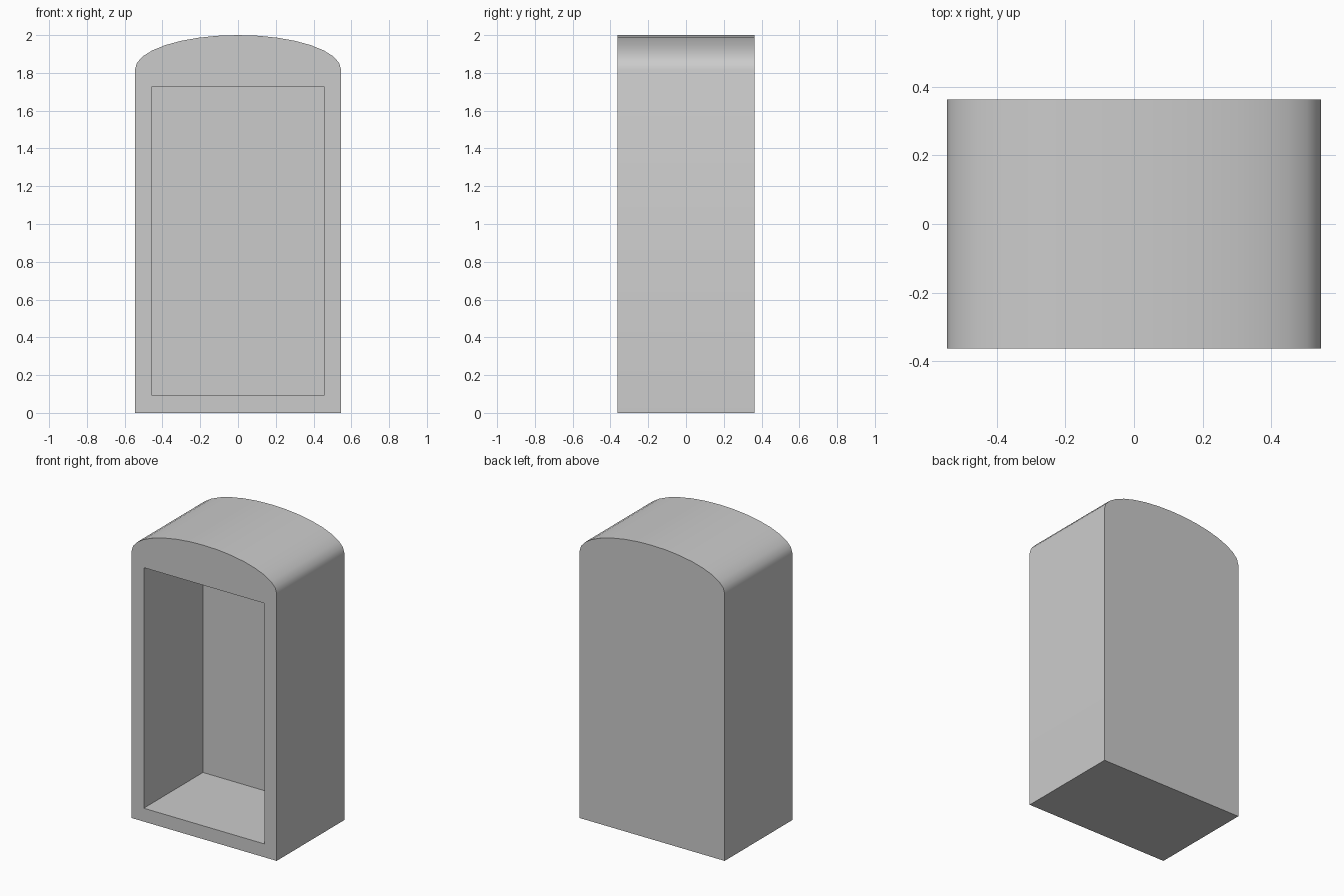
import bpy, bmesh, math

if "Cube" in bpy.data.objects:
    bpy.data.objects.remove(bpy.data.objects["Cube"])

U = 1 / 11                      # wall thickness, the module of the design
HALF_W, HALF_D = 6 * U, 4 * U
SHOULDER, RISE = 20 * U, 2 * U
SEGMENTS = 16

# outer outline: square base, half-ellipse top
outline = [(-HALF_W, 0), (HALF_W, 0)]
for i in range(SEGMENTS + 1):
    a = math.pi * i / SEGMENTS
    outline.append((HALF_W * math.cos(a), SHOULDER + RISE * math.sin(a)))

# rectangular opening
w = HALF_W - U
opening = [(-w, U), (w, U), (w, SHOULDER - U), (-w, SHOULDER - U)]

bm = bmesh.new()


def ring(points, y):
    return [bm.verts.new((x, y, z)) for x, z in points]


def bridge(a, b):
    for i in range(len(a)):
        j = (i + 1) % len(a)
        bm.faces.new((a[i], a[j], b[j], b[i]))


front = ring(outline, -HALF_D)
back = ring(outline, HALF_D)
mouth = ring(opening, -HALF_D)
inner = ring(opening, HALF_D - U)

# outer shell and cavity
bridge(front, back)
bm.faces.new(back)
bridge(mouth, inner)
bm.faces.new(inner)

# front frame: bottom, right, left, arched head
bm.faces.new((front[0], front[1], mouth[1], mouth[0]))
bm.faces.new((front[1], front[2], mouth[2], mouth[1]))
bm.faces.new((front[-1], front[0], mouth[0], mouth[3]))
bm.faces.new(front[2:] + [mouth[3], mouth[2]])

bmesh.ops.recalc_face_normals(bm, faces=bm.faces)
mesh = bpy.data.meshes.new("arched_cabinet")
bm.to_mesh(mesh)
bm.free()

cabinet = bpy.data.objects.new("arched_cabinet", mesh)
bpy.context.collection.objects.link(cabinet)
bpy.context.view_layer.objects.active = cabinet
cabinet.select_set(True)
bpy.ops.object.shade_smooth_by_angle(angle=math.radians(30))
